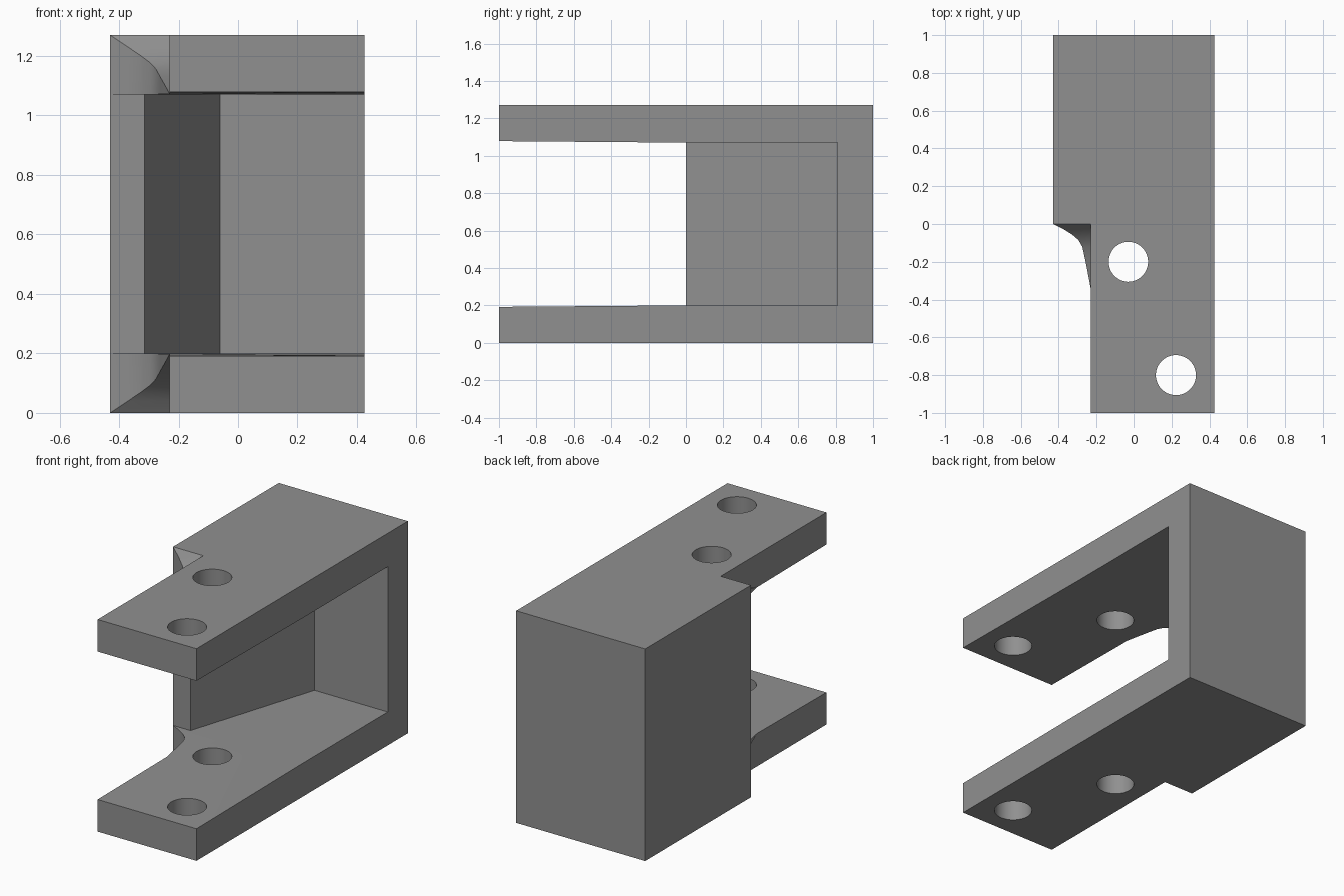
import bpy, bmesh, math

if "Cube" in bpy.data.objects:
    bpy.data.objects.remove(bpy.data.objects["Cube"])

L, NOTCH, R = -0.43, -0.23, 0.425      # left side, arm side, right side
H, T = 1.27, 0.20                      # height, arm thickness
TAPER = 0.008                          # arm thinning towards the tips


def mesh_object(name, bm):
    bmesh.ops.remove_doubles(bm, verts=bm.verts, dist=1e-5)
    bmesh.ops.recalc_face_normals(bm, faces=bm.faces)
    me = bpy.data.meshes.new(name)
    bm.to_mesh(me)
    bm.free()
    ob = bpy.data.objects.new(name, me)
    bpy.context.collection.objects.link(ob)
    return ob


def prism(name, points, offset):
    """Extrude a closed 3D polygon along an offset."""
    bm = bmesh.new()
    face = bm.faces.new([bm.verts.new(p) for p in points])
    ext = bmesh.ops.extrude_face_region(bm, geom=[face], use_keep_orig=True)
    verts = [v for v in ext["geom"] if isinstance(v, bmesh.types.BMVert)]
    bmesh.ops.translate(bm, verts=verts, vec=offset)
    return mesh_object(name, bm)


def combine(target, tool, operation):
    mod = target.modifiers.new(operation.title(), "BOOLEAN")
    mod.operation, mod.solver, mod.object = operation, "EXACT", tool
    bpy.context.view_layer.objects.active = target
    bpy.ops.object.modifier_apply(modifier=mod.name)
    bpy.data.objects.remove(tool)


# Stepped outer block
outline = [(L, 0), (NOTCH, 0), (NOTCH, -1), (R, -1), (R, 1), (L, 1)]
body = prism("clevis_bracket", [(x, y, 0) for x, y in outline], (0, 0, H))

# Gap between the slightly tapered arms
tip = T - TAPER * 1.2
gap = [(-0.6, -1.2, tip), (-0.6, 0, T), (-0.6, 0, H - T), (-0.6, -1.2, H - tip)]
combine(body, prism("arm_gap", gap, (1.4, 0, 0)), "DIFFERENCE")

# Pocket with a slanted left wall, open at the right
pocket = [(-0.315, -0.05), (0.6, -0.05), (0.6, 0.81), (-0.06, 0.81), (-0.315, 0)]
combine(body, prism("pocket", [(x, y, T) for x, y in pocket], (0, 0, H - 2 * T)), "DIFFERENCE")

# Curved gussets between the wall and each arm
curve = [(-0.43, 0, 0), (-0.37, -0.03, 0.04), (-0.33, -0.055, 0.067),
         (-0.295, -0.085, 0.093), (-0.275, -0.12, 0.115), (-0.262, -0.18, 0.14),
         (-0.246, -0.26, 0.168), (NOTCH, -0.345, T - TAPER * 0.345)]


def gusset(name, flip):
    bm = bmesh.new()
    rings = []
    for x, y, z in curve[:-1]:
        top = T + TAPER * y
        ring = [(x, y, z), (NOTCH, y, z), (NOTCH, y, top), (x, y, top)]
        rings.append([bm.verts.new((a, b, H - c if flip else c)) for a, b, c in ring])
    x, y, z = curve[-1]
    end = bm.verts.new((x, y, H - z if flip else z))
    bm.faces.new(rings[0])
    for a, b in zip(rings, rings[1:]):
        for i in range(4):
            j = (i + 1) % 4
            bm.faces.new((a[i], a[j], b[j], b[i]))
    for i in range(4):
        bm.faces.new((rings[-1][i], rings[-1][(i + 1) % 4], end))
    return mesh_object(name, bm)


for flip in (False, True):
    combine(body, gusset("gusset", flip), "UNION")

# Pin holes through both arms
for cx, cy in ((-0.03, -0.2), (0.223, -0.8)):
    ring = [(cx + 0.106 * math.cos(a * math.tau / 48),
             cy + 0.106 * math.sin(a * math.tau / 48), -0.1) for a in range(48)]
    combine(body, prism("pin_hole", ring, (0, 0, H + 0.2)), "DIFFERENCE")

# Plain grey finish
grey = bpy.data.materials.new("grey")
grey.diffuse_color = (0.28, 0.28, 0.28, 1)
grey.use_nodes = True
grey.node_tree.nodes["Principled BSDF"].inputs["Base Color"].default_value = grey.diffuse_color
body.data.materials.clear()
body.data.materials.append(grey)
for p in body.data.polygons:
    p.material_index = 0

bpy.ops.object.select_all(action="DESELECT")
body.select_set(True)
bpy.context.view_layer.objects.active = body
bpy.ops.object.shade_smooth_by_angle(angle=math.radians(30))
